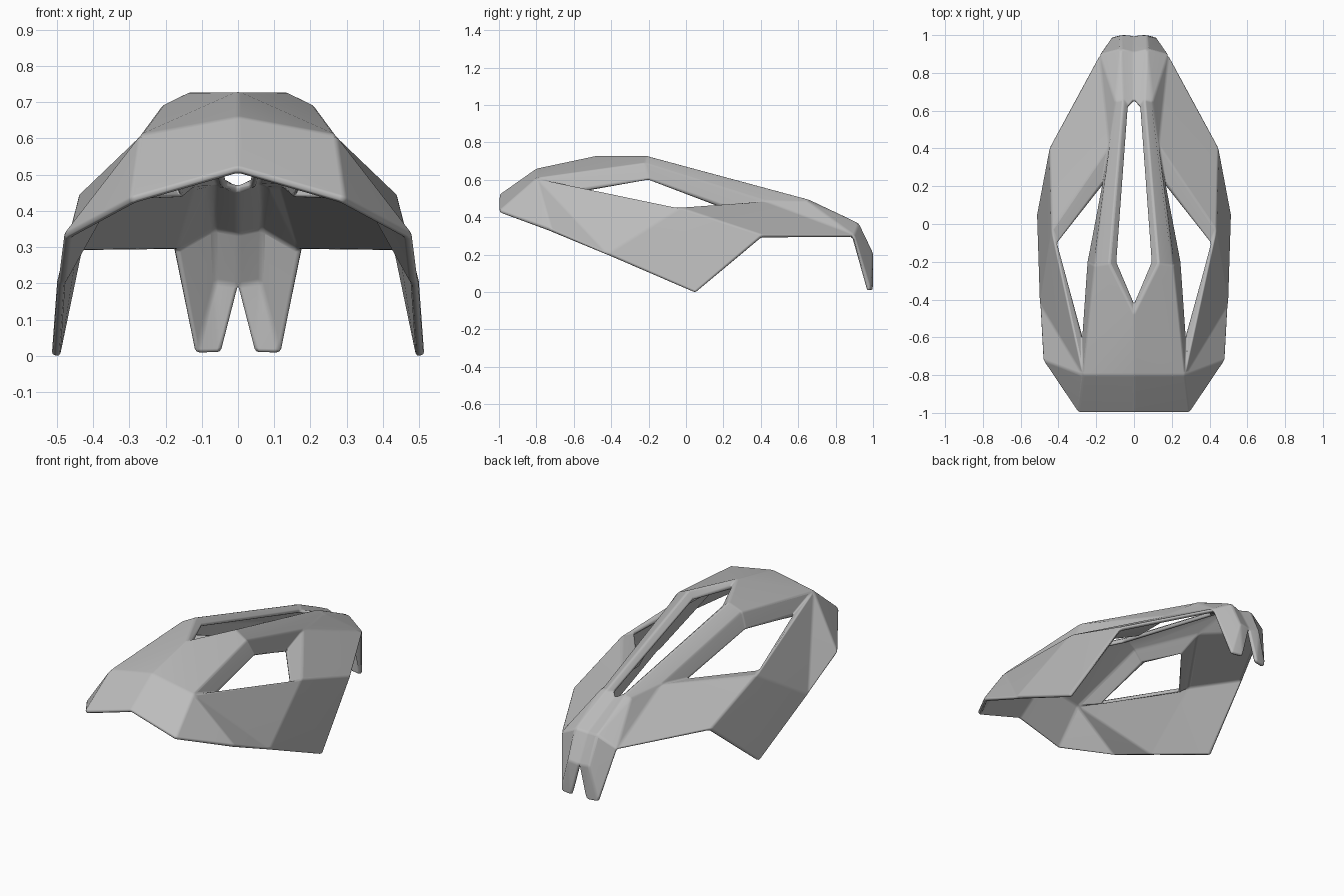
import bpy, bmesh

cube = bpy.data.objects.get("Cube")
if cube:
    bpy.data.objects.remove(cube, do_unlink=True)

grey = bpy.data.materials.new("plain_grey")
grey.use_nodes = True
grey.diffuse_color = (0.5, 0.5, 0.5, 1)
grey.node_tree.nodes["Principled BSDF"].inputs["Base Color"].default_value = (0.5, 0.5, 0.5, 1)

# Corner points of the left half of the shell
points = {
    # front lip and brow
    "lip_mid": (0, -1, .52), "lip_side": (.295, -1, .435), "cheek": (.483, -.72, .335),
    "brow_mid": (0, -.8, .66), "brow_side": (.27, -.8, .61),
    # centre slot: crest and sunken inner edge
    "crest_front": (0, -.47, .73), "crest_wide": (.13, -.21, .73), "crest_back": (.055, .66, .495),
    "slot_front": (0, -.42, .705), "slot_wide": (.09, -.2, .695), "slot_back": (.03, .62, .48),
    # rib between slot and side window
    "rib_top": (.21, -.22, .69), "rib_back": (.1, .65, .485),
    # side window: inner edge and outer sill
    "win_front": (.275, -.6, .545), "win_top": (.25, -.2, .605),
    "win_back": (.165, .22, .455), "win_out": (.405, -.1, .448),
    "sill_back": (.13, .42, .485), "sill_out": (.437, -.03, .45),
    # side wing
    "wing_mid": (.5, -.42, .205), "wing_tip": (.515, .05, 0), "wing_back": (.447, .41, .305),
    # tail and prong
    "valley": (0, .66, .475), "bend_mid": (0, .91, .355), "bend_ridge": (.07, .925, .368),
    "bend_side": (.182, .9, .305), "notch": (0, .995, .2),
    "prong_ridge": (.07, 1, .21), "tip_in": (.05, 1, .01), "tip_out": (.12, .987, .01),
}

panels = [
    "lip_mid lip_side brow_side brow_mid",
    "lip_side cheek brow_side",
    "brow_mid brow_side crest_front",
    "crest_front brow_side rib_top crest_wide",
    "crest_front crest_wide slot_wide slot_front",
    "crest_wide crest_back slot_back slot_wide",
    "crest_wide rib_top sill_back rib_back crest_back",
    "brow_side win_front win_top rib_top",
    "rib_top win_top win_back sill_back",
    "brow_side sill_out win_out win_front",
    "sill_out sill_back win_back win_out",
    "brow_side cheek wing_mid",
    "brow_side wing_mid sill_out",
    "wing_mid wing_tip sill_out",
    "sill_out wing_tip wing_back",
    "sill_out wing_back sill_back",
    "wing_back bend_side sill_back",
    "sill_back bend_side rib_back",
    "rib_back bend_side bend_ridge",
    "crest_back rib_back bend_ridge",
    "slot_back crest_back bend_ridge bend_mid valley",
    "bend_mid bend_ridge prong_ridge notch",
    "bend_ridge bend_side tip_out prong_ridge",
    "notch prong_ridge tip_in",
    "prong_ridge tip_out tip_in",
]

bm = bmesh.new()
verts = {name: bm.verts.new(co) for name, co in points.items()}
for panel in panels:
    bm.faces.new([verts[name] for name in panel.split()])
bmesh.ops.recalc_face_normals(bm, faces=bm.faces)
if sum(f.normal.z * f.calc_area() for f in bm.faces) < 0:
    bmesh.ops.reverse_faces(bm, faces=bm.faces)
mesh = bpy.data.meshes.new("shell")
bm.to_mesh(mesh)
bm.free()
mesh.materials.append(grey)
shell = bpy.data.objects.new("fairing_shell", mesh)
bpy.context.collection.objects.link(shell)

# Mirror the half, give it thickness and soften the creases
mirror = shell.modifiers.new("mirror", 'MIRROR')
mirror.use_clip = True
solid = shell.modifiers.new("thickness", 'SOLIDIFY')
solid.thickness = 0.024
solid.offset = -1
bevel = shell.modifiers.new("soft_edges", 'BEVEL')
bevel.width = 0.01
bevel.segments = 2
bevel.limit_method = 'ANGLE'
bevel.angle_limit = 0.2

bpy.context.view_layer.objects.active = shell
shell.select_set(True)
bpy.ops.object.shade_smooth_by_angle(angle=0.6)
normals = shell.modifiers.new("even_shading", 'WEIGHTED_NORMAL')
normals.keep_sharp = True
